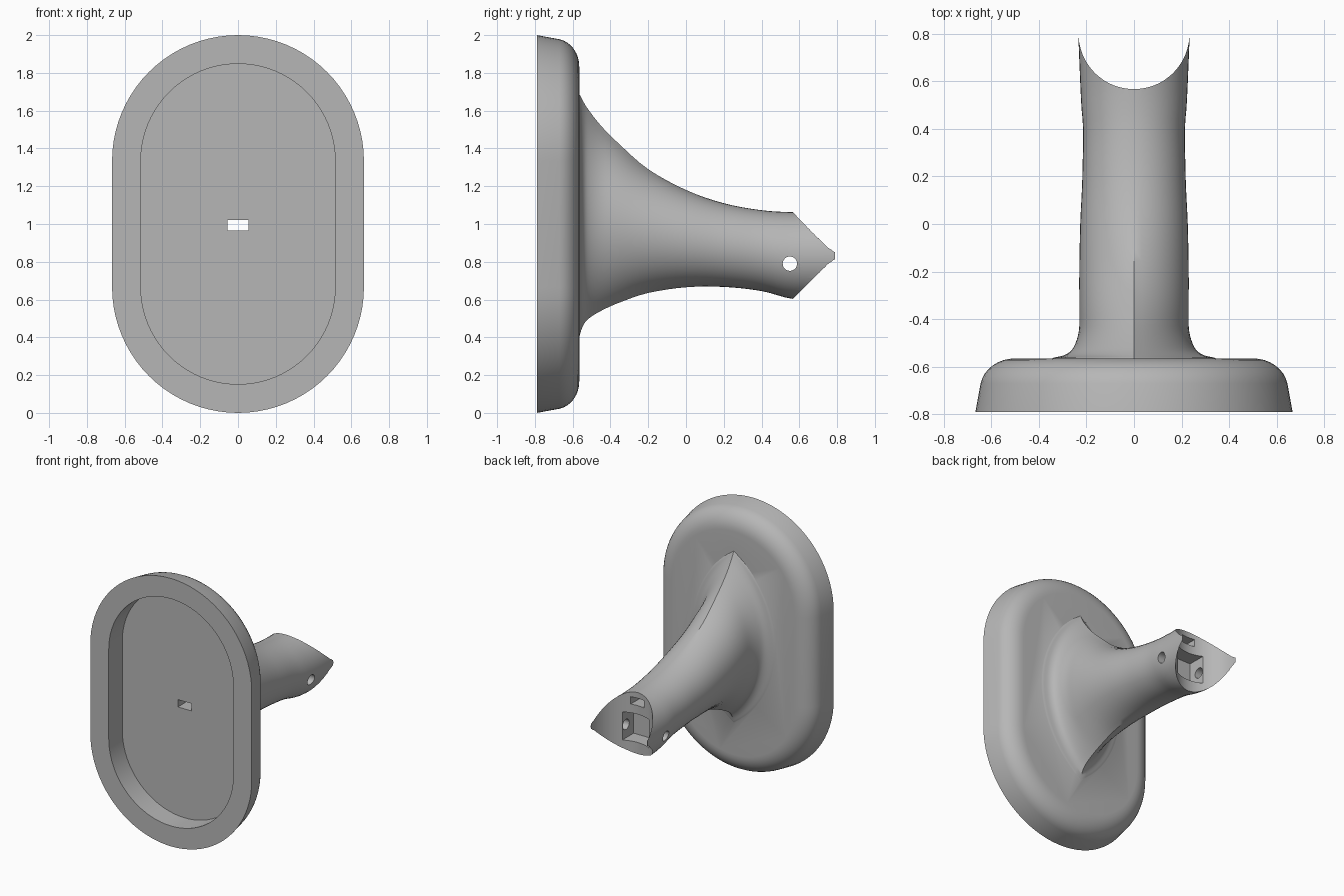
import bpy, bmesh, math
from mathutils import Vector

if "Cube" in bpy.data.objects:
    bpy.data.objects.remove(bpy.data.objects["Cube"])

grey = bpy.data.materials.new("warm_grey")
grey.diffuse_color = (0.47, 0.47, 0.47, 1)
grey.use_nodes = True
grey.node_tree.nodes["Principled BSDF"].inputs["Base Color"].default_value = grey.diffuse_color


def loft(name, rings):
    """Skin closed rings of equal length and cap both ends."""
    bm = bmesh.new()
    vs = [[bm.verts.new(p) for p in r] for r in rings]
    n = len(rings[0])
    for a, b in zip(vs, vs[1:]):
        for i in range(n):
            j = (i + 1) % n
            bm.faces.new((a[i], a[j], b[j], b[i]))
    bm.faces.new(vs[0][::-1])
    bm.faces.new(vs[-1])
    bmesh.ops.recalc_face_normals(bm, faces=bm.faces)
    me = bpy.data.meshes.new(name)
    bm.to_mesh(me)
    bm.free()
    ob = bpy.data.objects.new(name, me)
    bpy.context.collection.objects.link(ob)
    me.materials.append(grey)
    return ob


def stadium(inset, y, n=40):
    r = 0.6667 - inset
    pts = []
    for cz, start in ((1.3333, 0), (0.6667, math.pi)):
        for i in range(n + 1):
            a = start + math.pi * i / n
            pts.append((r * math.cos(a), y, cz + r * math.sin(a)))
    return pts


def lens(y, top, bot, w, n=24):
    """Two mirrored arcs meeting in a crease at top and bottom."""
    h, mid = (top - bot) / 2, (top + bot) / 2
    w = min(w, h)
    R = (w * w + h * h) / (2 * w)
    t = math.atan2(h, R - w)
    pts = []
    for s in (1, -1):
        for i in range(n):
            a = s * (-t + 2 * t * i / n)
            pts.append((s * (w - R + R * math.cos(a)), y, mid + R * math.sin(a)))
    return pts


def boolean(target, other, op):
    m = target.modifiers.new("cut", 'BOOLEAN')
    m.object, m.operation, m.solver = other, op, 'EXACT'
    bpy.ops.object.select_all(action='DESELECT')
    bpy.context.view_layer.objects.active = target
    target.select_set(True)
    bpy.ops.object.modifier_apply(modifier=m.name)
    bpy.data.objects.remove(other)


def box(x, y0, y1, z0, z1):
    return loft("box_cutter", [[(-x, y, z0), (x, y, z0), (x, y, z1), (-x, y, z1)]
                               for y in (y0, y1)])


def cylinder(r, depth, loc, rot=(0, 0, 0), n=128):
    bpy.ops.mesh.primitive_cylinder_add(vertices=n, radius=r, depth=depth,
                                        location=loc, rotation=rot)
    ob = bpy.context.object
    ob.data.materials.append(grey)
    return ob


# Wall plate: recess floor, recess wall, front rim, drafted side, rounded back
profile = [(0.152, -0.63), (0.152, -0.79), (0, -0.79), (0.022, -0.67)]
for k in range(1, 9):
    a = math.radians(10 + 80 * k / 8)
    profile.append((0.167 - 0.147 * math.cos(a), -0.692 + 0.127 * math.sin(a)))
bracket = loft("wall_bracket", [stadium(*p) for p in profile])

# Arm: rows of y, top z, bottom z, half width, smoothed along the length
rows = [Vector(r) for r in (
    (-0.60, 1.72, 0.36, 0.36), (-0.567, 1.69, 0.40, 0.35),
    (-0.55, 1.66, 0.45, 0.29), (-0.52, 1.61, 0.495, 0.255),
    (-0.45, 1.52, 0.54, 0.232), (-0.35, 1.42, 0.585, 0.23),
    (-0.2, 1.29, 0.635, 0.23), (0, 1.18, 0.665, 0.226),
    (0.2, 1.11, 0.667, 0.217), (0.4, 1.073, 0.645, 0.217),
    (0.57, 1.063, 0.603, 0.225), (0.79, 1.067, 0.597, 0.234))]
path = []
for i in range(len(rows) - 1):
    p0, p1, p2 = rows[max(i - 1, 0)], rows[i], rows[i + 1]
    p3 = rows[min(i + 2, len(rows) - 1)]
    for k in range(4):
        t = k / 4
        path.append(0.5 * (2 * p1 + (p2 - p0) * t
                           + (2 * p0 - 5 * p1 + 4 * p2 - p3) * t * t
                           + (3 * p1 - p0 - 3 * p2 + p3) * t ** 3))
path.append(rows[-1])
arm = loft("arm", [lens(*p) for p in path])

# Saddle end, strap pocket and pin hole, then the slot running right through
boolean(arm, cylinder(0.233, 2, (0, 0.80, 0.83)), 'DIFFERENCE')
boolean(arm, box(0.11, 0.46, 0.9, 0.69, 0.90), 'DIFFERENCE')
boolean(arm, cylinder(0.038, 1, (0, 0.55, 0.79), (0, math.pi / 2, 0), 32), 'DIFFERENCE')
boolean(bracket, arm, 'UNION')
boolean(bracket, box(0.055, -0.75, 0.9, 0.965, 1.02), 'DIFFERENCE')

bpy.ops.object.select_all(action='DESELECT')
bpy.context.view_layer.objects.active = bracket
bracket.select_set(True)
bpy.ops.object.shade_smooth_by_angle(angle=math.radians(30))
